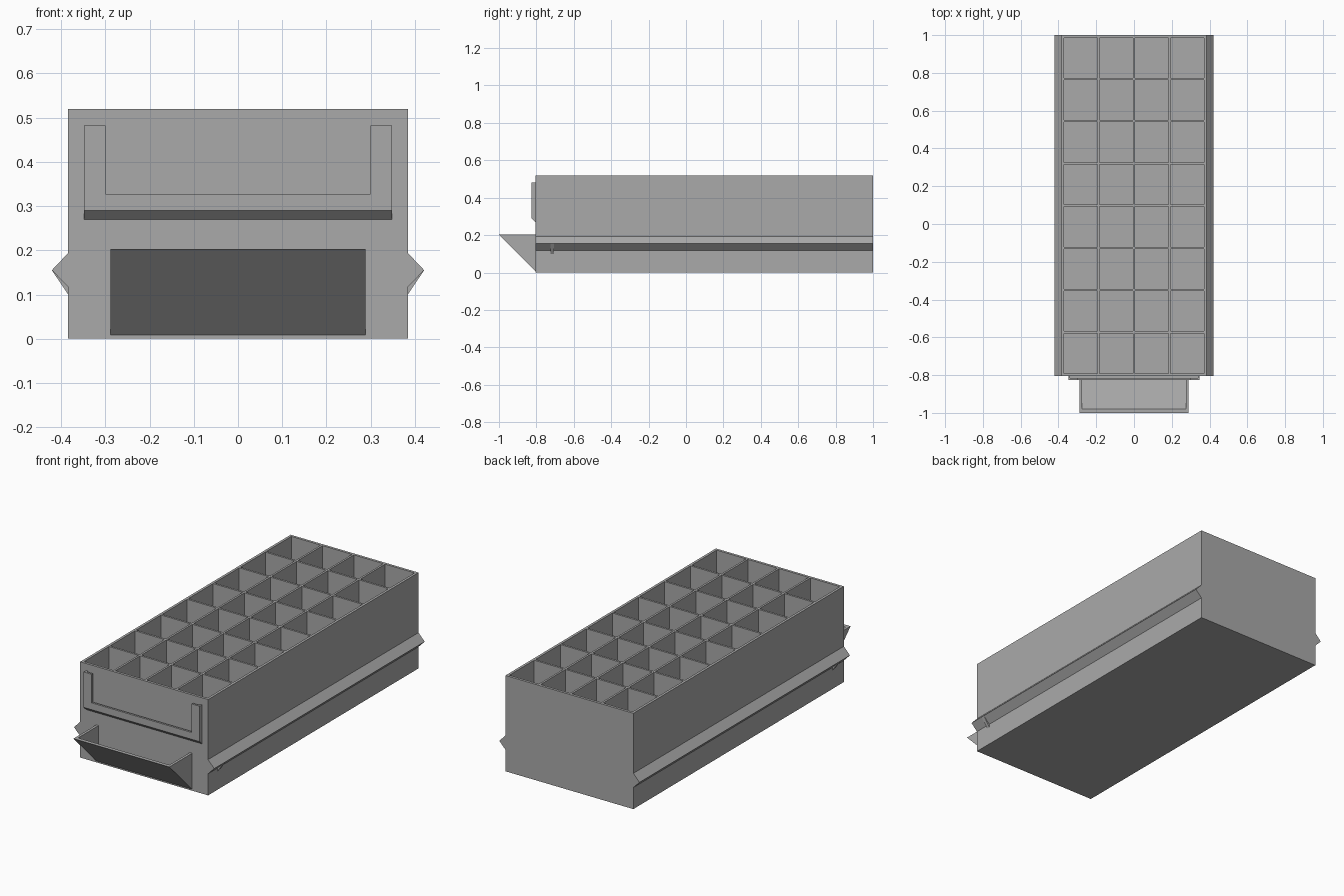
import bpy
import bmesh

cube = bpy.data.objects.get("Cube")
if cube:
    bpy.data.objects.remove(cube, do_unlink=True)

# One grey plastic for the whole drawer
GREY = (0.4, 0.4, 0.4, 1)
plastic = bpy.data.materials.new("grey plastic")
plastic.use_nodes = True
plastic.diffuse_color = GREY
plastic.node_tree.nodes["Principled BSDF"].inputs["Base Color"].default_value = GREY

HALF_W, FRONT, BACK, HEIGHT = 0.384, -0.805, 1.0, 0.52
FLOOR, RIM, DIVIDER = 0.02, 0.014, 0.011


def finish(name, bm):
    bmesh.ops.recalc_face_normals(bm, faces=bm.faces[:])
    mesh = bpy.data.meshes.new(name)
    bm.to_mesh(mesh)
    bm.free()
    mesh.materials.append(plastic)
    obj = bpy.data.objects.new(name, mesh)
    bpy.context.collection.objects.link(obj)
    return obj


def prism(name, profile, axis, start, end):
    """Extrude a 2D profile along x (profile y, z) or y (profile x, z)."""
    bm = bmesh.new()
    place = (lambda a, b: (start, a, b)) if axis == "x" else (lambda a, b: (a, start, b))
    face = bm.faces.new([bm.verts.new(place(a, b)) for a, b in profile])
    result = bmesh.ops.extrude_face_region(bm, geom=[face])
    length = end - start
    shift = (length, 0, 0) if axis == "x" else (0, length, 0)
    moved = [g for g in result["geom"] if isinstance(g, bmesh.types.BMVert)]
    bmesh.ops.translate(bm, vec=shift, verts=moved)
    return finish(name, bm)


def wall_lines(low, high, cells):
    """Edges of the walls and cells, from one rim to the other."""
    cell = (high - low - 2 * RIM - (cells - 1) * DIVIDER) / cells
    lines = [low]
    for i in range(cells):
        a = low + RIM + i * (cell + DIVIDER)
        lines += [a, a + cell]
    return lines + [high]


# Tray: a rim grid with every cell sunk to the floor
xs = wall_lines(-HALF_W, HALF_W, 4)
ys = wall_lines(FRONT, BACK, 8)
bm = bmesh.new()
grid = [[bm.verts.new((x, y, HEIGHT)) for y in ys] for x in xs]
cells = []
for i in range(len(xs) - 1):
    for j in range(len(ys) - 1):
        f = bm.faces.new((grid[i][j], grid[i + 1][j], grid[i + 1][j + 1], grid[i][j + 1]))
        if i % 2 and j % 2:
            cells.append(f)
border = [e for e in bm.edges if e.is_boundary]
for f in cells:
    sunk = bmesh.ops.extrude_discrete_faces(bm, faces=[f])["faces"][0]
    for v in sunk.verts:
        v.co.z = FLOOR
skirt = bmesh.ops.extrude_edge_only(bm, edges=border)["geom"]
for v in skirt:
    if isinstance(v, bmesh.types.BMVert):
        v.co.z = 0
bmesh.ops.contextual_create(bm, geom=[e for e in skirt if isinstance(e, bmesh.types.BMEdge)])
finish("compartment_tray", bm)

# Side rails, each with a small stop under its front end
TIP, TIP_Z = 0.421, 0.155
for side, s in (("left", 1), ("right", -1)):
    prism(side + "_rail", [(s * HALF_W, 0.117), (s * TIP, TIP_Z), (s * HALF_W, 0.194)],
          "y", FRONT, BACK)
    prism(side + "_rail_stop", [(s * HALF_W, 0.1), (s * TIP, TIP_Z), (s * HALF_W, TIP_Z)],
          "y", -0.724, -0.706)

# Scoop handle: sloped plate closed by two triangular cheeks
HANDLE_W, CHEEK, TOP = 0.288, 0.014, 0.203
prism("handle_plate", [(FRONT, 0.008), (-1, TOP), (-0.98, TOP), (FRONT, 0.028)],
      "x", -HANDLE_W, HANDLE_W)
for side, s in (("left", 1), ("right", -1)):
    prism(side + "_handle_cheek", [(FRONT, 0.008), (-1, TOP), (FRONT, TOP)],
          "x", s * HANDLE_W, s * (HANDLE_W - CHEEK))

# Label holder: bevelled ledge, U-shaped face and side spacers
LABEL_W, ARM_W, LABEL_TOP = 0.348, 0.3, 0.482
FACE, SLOT = -0.826, -0.815
prism("label_ledge", [(FRONT, 0.27), (FACE, 0.29), (FACE, 0.3), (FRONT, 0.3)],
      "x", -LABEL_W, LABEL_W)
half = [(LABEL_W, 0.29), (LABEL_W, LABEL_TOP), (ARM_W, LABEL_TOP), (ARM_W, 0.327)]
prism("label_frame", half + [(-x, z) for x, z in reversed(half)], "y", FACE, SLOT)
for side, s in (("left", 1), ("right", -1)):
    edge = [(s * LABEL_W, 0.29), (s * LABEL_W, LABEL_TOP),
            (s * 0.338, LABEL_TOP), (s * 0.338, 0.29)]
    prism(side + "_label_spacer", edge, "y", FACE, FRONT)
